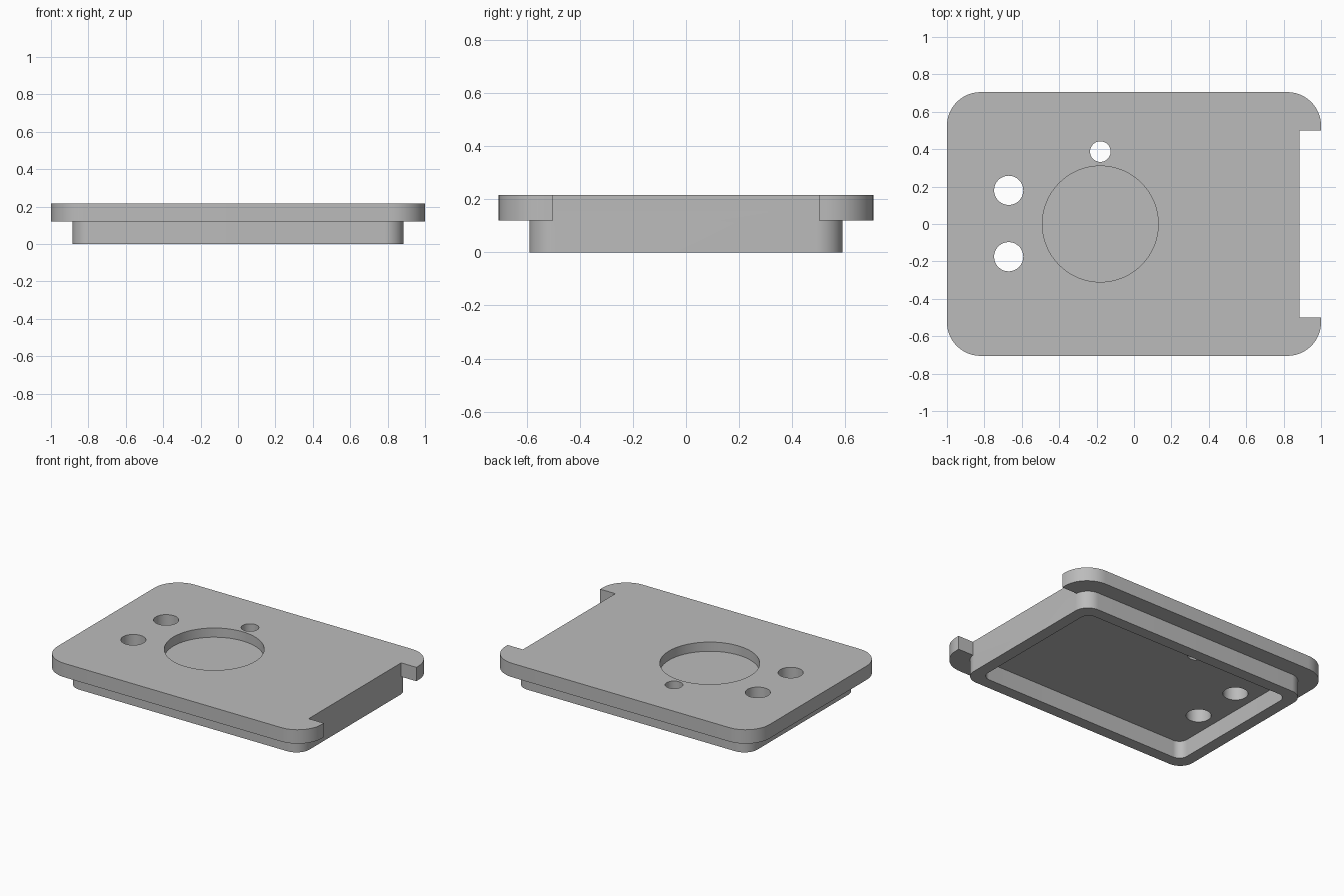
import bpy, bmesh
from math import cos, sin, pi, radians

cube = bpy.data.objects.get("Cube")
if cube:
    bpy.data.objects.remove(cube, do_unlink=True)

grey = bpy.data.materials.new("plain grey")
grey.use_nodes = True
grey.diffuse_color = (0.5, 0.5, 0.5, 1)
grey.node_tree.nodes["Principled BSDF"].inputs["Base Color"].default_value = (0.5, 0.5, 0.5, 1)


def prism(name, outline, z0, z1):
    """Extrude a flat outline from z0 to z1."""
    bm = bmesh.new()
    face = bm.faces.new([bm.verts.new((x, y, z0)) for x, y in outline])
    top = bmesh.ops.extrude_face_region(bm, geom=[face])["geom"]
    for v in top:
        if isinstance(v, bmesh.types.BMVert):
            v.co.z = z1
    bmesh.ops.recalc_face_normals(bm, faces=bm.faces)
    mesh = bpy.data.meshes.new(name)
    bm.to_mesh(mesh)
    bm.free()
    mesh.materials.append(grey)
    obj = bpy.data.objects.new(name, mesh)
    bpy.context.collection.objects.link(obj)
    return obj


def rounded(hx, hy, r, steps=16):
    """Rounded rectangle outline, counter-clockwise."""
    points = []
    for i, (sx, sy) in enumerate([(1, 1), (-1, 1), (-1, -1), (1, -1)]):
        for k in range(steps + 1):
            a = (i + k / steps) * pi / 2
            points.append((sx * (hx - r) + r * cos(a), sy * (hy - r) + r * sin(a)))
    return points


def circle(x, y, r, n=64):
    return [(x + r * cos(2 * pi * k / n), y + r * sin(2 * pi * k / n)) for k in range(n)]


def combine(target, tool, operation):
    mod = target.modifiers.new(tool.name, "BOOLEAN")
    mod.operation, mod.solver, mod.object = operation, "EXACT", tool
    bpy.context.view_layer.objects.active = target
    bpy.ops.object.modifier_apply(modifier=mod.name)
    bpy.data.objects.remove(tool, do_unlink=True)


BOTTOM, STEP, TOP = 0, 0.12, 0.215
WALL_X, WALL_Y, RIM = 0.885, 0.59, 0.08

# Top plate with the notch in its left edge
lid = prism("lid", rounded(1, 0.705, 0.18), STEP, TOP)
notch = [(WALL_X, -0.5), (1.2, -0.5), (1.2, 0.5), (WALL_X, 0.5)]
combine(lid, prism("notch", notch, 0.05, 0.3), "DIFFERENCE")

# Inset skirt below the plate, hollow from underneath
combine(lid, prism("skirt", rounded(WALL_X, WALL_Y, 0.1), BOTTOM, STEP + 0.04), "UNION")
cavity = rounded(WALL_X - RIM, WALL_Y - RIM, 0.06)
combine(lid, prism("cavity", cavity, -0.1, STEP), "DIFFERENCE")

# Round recess and three through holes
combine(lid, prism("recess", circle(-0.18, 0, 0.31), TOP - 0.063, 0.3), "DIFFERENCE")
for x, y, r in [(-0.67, 0.18, 0.078), (-0.67, -0.175, 0.078), (-0.18, 0.387, 0.055)]:
    combine(lid, prism("hole", circle(x, y, r), 0.05, 0.3), "DIFFERENCE")

# Smooth the round walls, keep the edges crisp
bpy.ops.object.select_all(action="DESELECT")
lid.select_set(True)
bpy.context.view_layer.objects.active = lid
bpy.ops.object.shade_smooth_by_angle(angle=radians(30))
